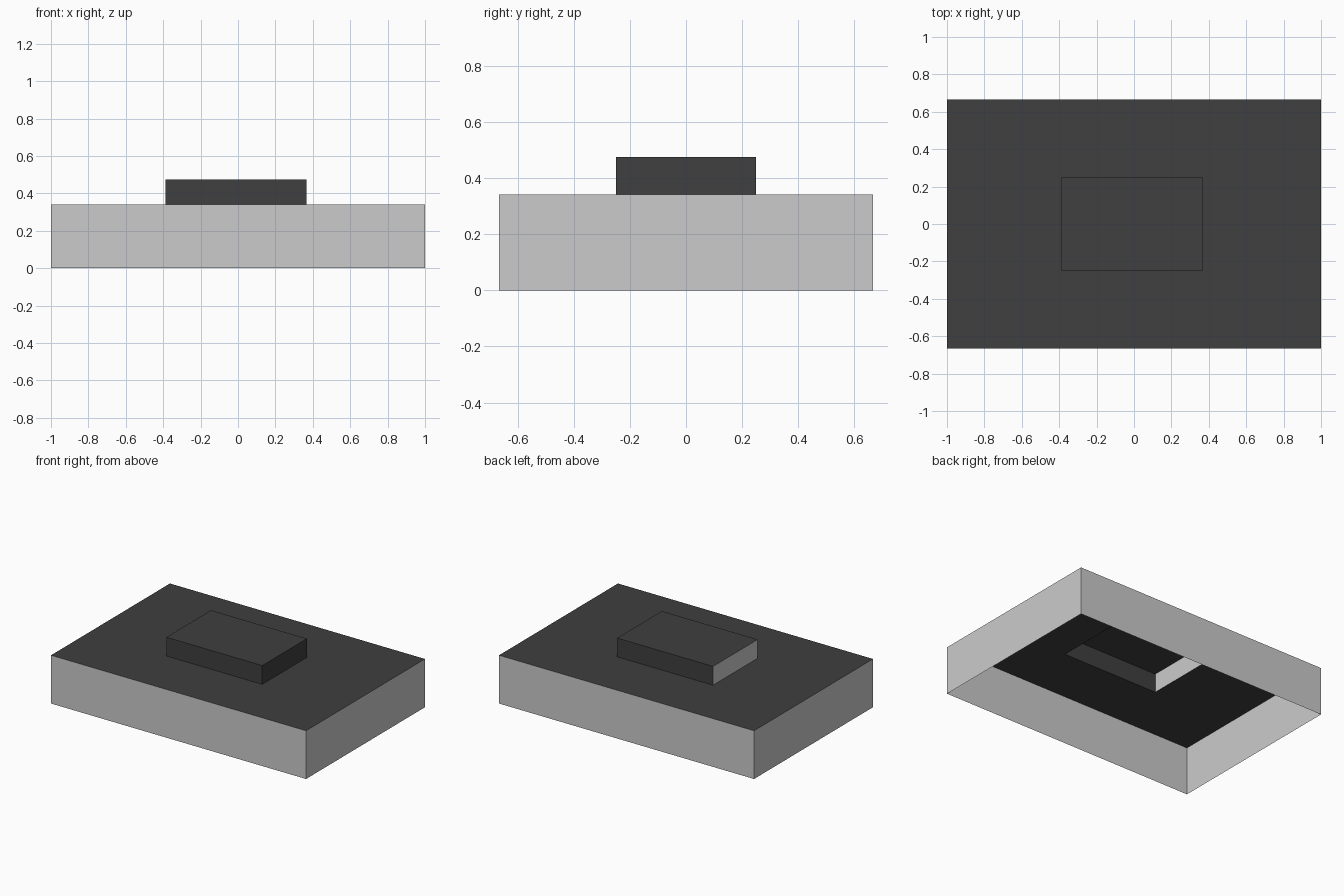
import bpy, bmesh

if "Cube" in bpy.data.objects:
    bpy.data.objects.remove(bpy.data.objects["Cube"])

HALL = (-1.0, 1.0, -0.666, 0.666)        # x0, x1, y0, y1
PENTHOUSE = (-0.387, 0.365, -0.25, 0.25)
EAVES, TOP = 0.342, 0.475

black = bpy.data.materials.new("black_roofing")
black.diffuse_color = (0.05, 0.05, 0.05, 1)
black.use_nodes = True
black.node_tree.nodes["Principled BSDF"].inputs["Base Color"].default_value = black.diffuse_color


def loop(bm, rect, z):
    x0, x1, y0, y1 = rect
    return [bm.verts.new((x, y, z)) for x, y in ((x0, y0), (x1, y0), (x1, y1), (x0, y1))]


def bridge(bm, a, b):
    """Four quads joining two rectangular loops; order is -y, +x, +y, -x."""
    return [bm.faces.new((a[i], a[(i + 1) % 4], b[(i + 1) % 4], b[i])) for i in range(4)]


def finish(name, bm, materials=()):
    mesh = bpy.data.meshes.new(name)
    bm.to_mesh(mesh)
    bm.free()
    for m in materials:
        mesh.materials.append(m)
    obj = bpy.data.objects.new(name, mesh)
    bpy.context.collection.objects.link(obj)
    return obj


# Grey outer walls, open underneath
bm = bmesh.new()
bridge(bm, loop(bm, HALL, 0), loop(bm, HALL, EAVES))
finish("outer_walls", bm)

# Flat roof with an opening below the raised box
bm = bmesh.new()
bridge(bm, loop(bm, HALL, EAVES), loop(bm, PENTHOUSE, EAVES))
finish("flat_roof", bm, [black])

# Raised roof box: black, except for its grey left wall
bm = bmesh.new()
upper = loop(bm, PENTHOUSE, TOP)
sides = bridge(bm, loop(bm, PENTHOUSE, EAVES), upper)
left_wall = sides.pop()
bmesh.ops.delete(bm, geom=[left_wall], context='FACES_ONLY')
bm.faces.new(upper)
finish("roof_box", bm, [black])

# Grey left wall of the raised box
bm = bmesh.new()
x, _, y0, y1 = PENTHOUSE
bm.faces.new([bm.verts.new(p) for p in
              ((x, y1, EAVES), (x, y0, EAVES), (x, y0, TOP), (x, y1, TOP))])
finish("roof_box_left_wall", bm)
